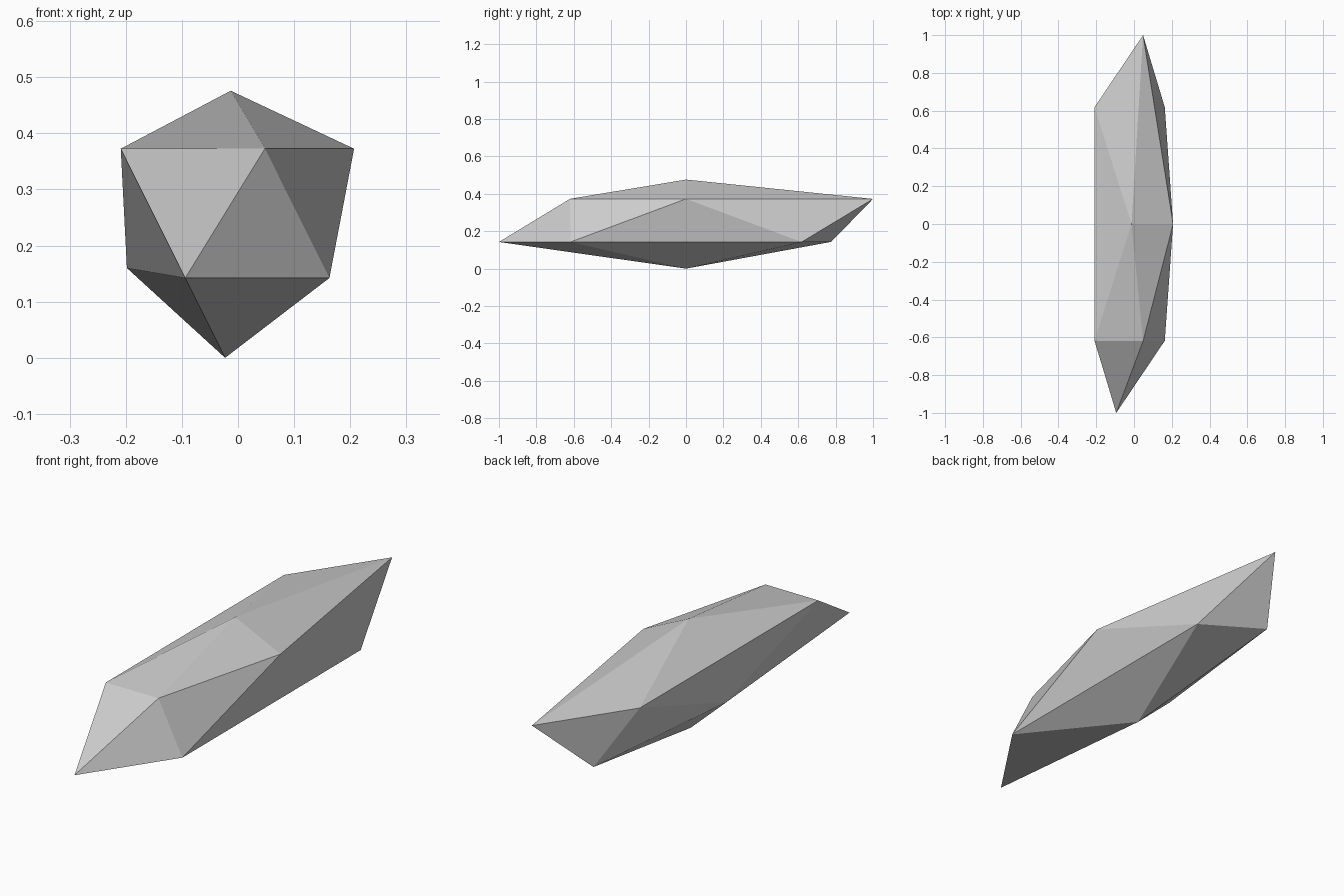
import bpy
import bmesh

cube = bpy.data.objects.get("Cube")
if cube:
    bpy.data.objects.remove(cube, do_unlink=True)

# Plain grey stone
stone = bpy.data.materials.new("stone_grey")
stone.use_nodes = True
grey = (0.6, 0.6, 0.6, 1.0)
stone.diffuse_color = grey
stone.node_tree.nodes["Principled BSDF"].inputs["Base Color"].default_value = grey

# Long faceted shard: a stretched icosahedron
bm = bmesh.new()
bmesh.ops.create_icosphere(bm, subdivisions=1, radius=1.0)
for v in bm.verts:
    v.co.x = v.co.x * 0.257 - 0.023
    v.co.y *= 1.1756
    v.co.z = (v.co.z + 1) * 0.2575


def chip(near, to):
    """Move the corner closest to one point onto another."""
    corner = min(bm.verts, key=lambda v: sum((a - b) ** 2 for a, b in zip(v.co, near)))
    corner.co = to


# Worn corners that break the symmetry
chip((-0.02, 0, 0.515), (-0.013, 0, 0.476))        # top
chip((0.05, -1, 0.373), (0.048, -0.62, 0.373))     # upper front
chip((-0.09, 1, 0.142), (-0.094, 0.776, 0.143))    # lower back
chip((-0.25, 0, 0.142), (-0.198, 0, 0.16))         # lower right side

bmesh.ops.recalc_face_normals(bm, faces=bm.faces)
mesh = bpy.data.meshes.new("rock_shard")
bm.to_mesh(mesh)
bm.free()
mesh.materials.append(stone)
shard = bpy.data.objects.new("rock_shard", mesh)
bpy.context.collection.objects.link(shard)
